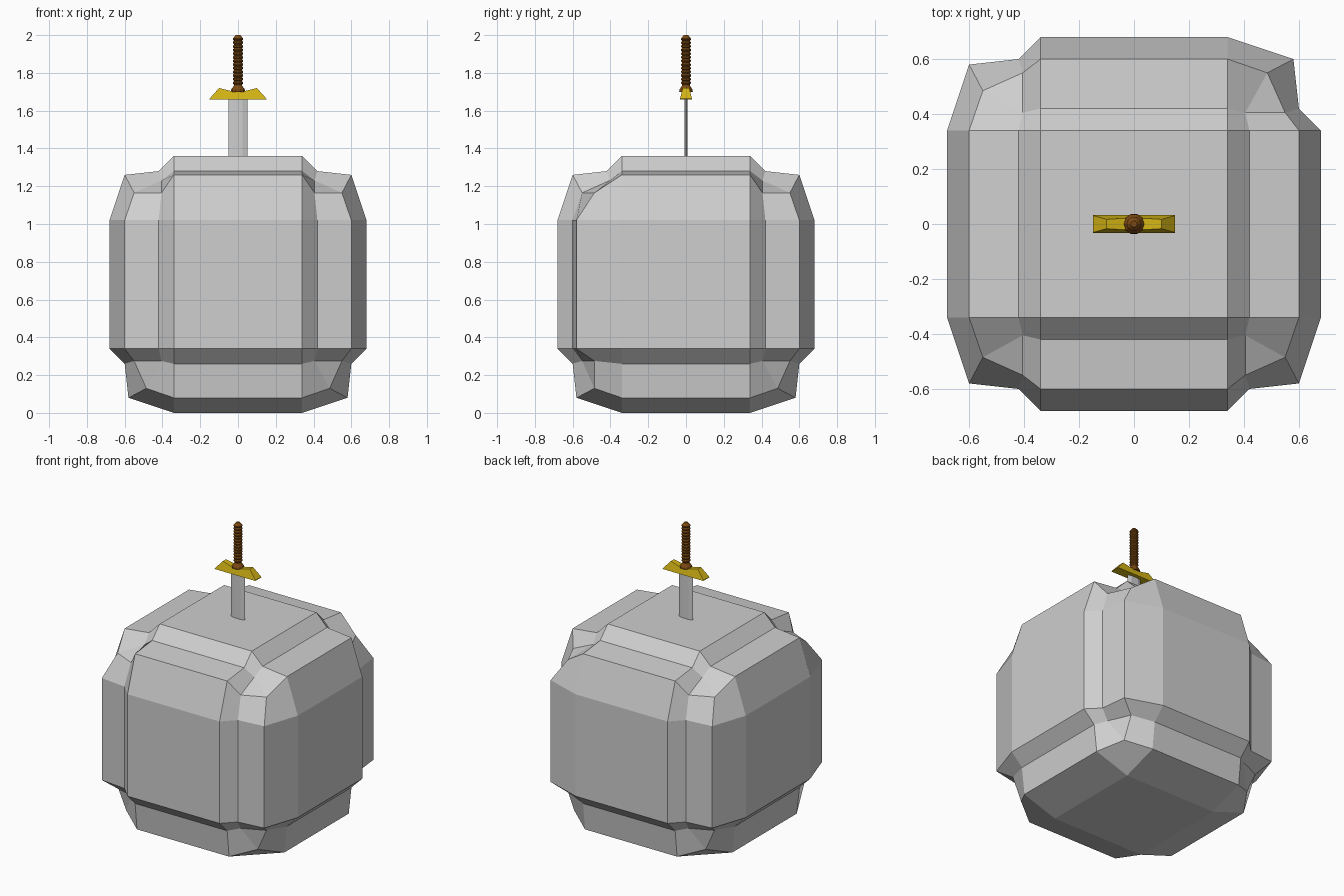
import bpy, bmesh, math
from itertools import product
from mathutils import Vector

if "Cube" in bpy.data.objects:
    bpy.data.objects.remove(bpy.data.objects["Cube"])


def material(name, rgb):
    m = bpy.data.materials.new(name)
    m.diffuse_color = (*rgb, 1)
    m.use_nodes = True
    m.node_tree.nodes["Principled BSDF"].inputs["Base Color"].default_value = m.diffuse_color
    return m


GREY = material("stone grey", (0.62, 0.62, 0.62))
GOLD = material("gold yellow", (0.66, 0.46, 0.008))
BROWN = material("grip brown", (0.21, 0.07, 0.006))


def finish(bm, name, mat):
    bmesh.ops.remove_doubles(bm, verts=bm.verts, dist=1e-5)
    bmesh.ops.recalc_face_normals(bm, faces=bm.faces)
    me = bpy.data.meshes.new(name)
    bm.to_mesh(me)
    bm.free()
    me.materials.append(mat)
    ob = bpy.data.objects.new(name, me)
    bpy.context.collection.objects.link(ob)
    return ob


# Stone: cube whose edges carry a stepped bevel
IN, OUT = 0.34, 0.68


def step_axis(a, b, s):
    """Axis whose side holds the sunken step on the edge between a and b."""
    if 2 in (a, b):
        return 2 if s[2] > 0 else min(a, b)
    return 0 if s[0] > 0 and s[1] > 0 else 1


def near(a, b, s):
    """Bevel point next to side a on the edge a-b, at the end facing corner s."""
    p = [IN] * 3
    if step_axis(a, b, s) == a:
        p[a], p[b] = 0.60, 0.42
    else:
        p[a], p[b] = 0.60, 0.58
    return Vector(p)


def side(a):
    p = Vector((IN, IN, IN))
    p[a] = OUT
    return p


def inner(a, s):
    """Corner patch point next to side a."""
    b, c = (i for i in range(3) if i != a)
    p = (near(a, b, s) + near(a, c, s)) / 2 + Vector((0.025,) * 3)
    p[a] = 0.55
    return p


bm = bmesh.new()


def add_face(points):
    bm.faces.new([bm.verts.new([p[i] * s[i] + (OUT if i == 2 else 0)
                                for i in range(3)]) for p, s in points])


# Six flat sides
for a, sg in product(range(3), (-1, 1)):
    pts = []
    for u, v in ((-1, -1), (1, -1), (1, 1), (-1, 1)):
        s = [0, 0, 0]
        s[a], s[(a + 1) % 3], s[(a + 2) % 3] = sg, u, v
        pts.append((side(a), s))
    add_face(pts)

# Twelve stepped edges
for a, b, c in ((0, 1, 2), (1, 2, 0), (0, 2, 1)):
    for sa, sb in product((-1, 1), repeat=2):
        lo, hi = [0] * 3, [0] * 3
        lo[a], lo[b], lo[c] = sa, sb, -1
        hi[a], hi[b], hi[c] = sa, sb, 1
        # the step choice depends only on the two axes of the edge
        row = [side(a), near(a, b, hi), near(b, a, hi), side(b)]
        for p, q in zip(row, row[1:]):
            add_face([(p, lo), (q, lo), (q, hi), (p, hi)])

# Eight corner patches
for s in product((-1, 1), repeat=3):
    for a in range(3):
        b, c = (a + 1) % 3, (a + 2) % 3
        add_face([(side(a), s), (near(a, b, s), s), (inner(a, s), s), (near(a, c, s), s)])
        add_face([(near(a, b, s), s), (near(b, a, s), s), (inner(b, s), s), (inner(a, s), s)])
    add_face([(inner(i, s), s) for i in range(3)])
finish(bm, "stone", GREY)


def loft(name, rings, mat):
    """Join equal-length rings of points and cap both ends."""
    b = bmesh.new()
    vs = [[b.verts.new(p) for p in r] for r in rings]
    n = len(vs[0])
    for lo, hi in zip(vs, vs[1:]):
        for i in range(n):
            b.faces.new([lo[i], lo[(i + 1) % n], hi[(i + 1) % n], hi[i]])
    b.faces.new(vs[0][::-1])
    b.faces.new(vs[-1])
    return finish(b, name, mat)


# Blade: thin hexagonal section sunk into the stone
section = [(-0.05, 0), (-0.025, -0.008), (0.025, -0.008),
           (0.05, 0), (0.025, 0.008), (-0.025, 0.008)]
loft("blade", [[(x, y, z) for x, y in section] for z in (1.25, 1.68)], GREY)

# Crossguard: stations along x (x, top height), narrower at the top
stations = [(-0.15, 1.664), (-0.10, 1.72), (-0.04, 1.705),
            (0.04, 1.705), (0.10, 1.72), (0.15, 1.664)]
loft("crossguard", [[(x, -0.032, 1.66), (x, 0.032, 1.66),
                     (x, 0.032 - (t - 1.66) * 0.25, t), (x, -0.032 + (t - 1.66) * 0.25, t)]
                    for x, t in stations], GOLD)

# Grip: collar, wound cord ridges and a rounded end
profile = [(0.038, 1.70), (0.036, 1.712), (0.022, 1.732)]
turns = 13
for i in range(turns):
    z = 1.738 + i * 0.0193
    profile += [(0.021, z), (0.027, z + 0.006), (0.027, z + 0.013)]
profile += [(0.021, 1.99), (0.012, 2.0)]
SIDES = 10
loft("grip", [[(r * math.cos(k * math.tau / SIDES), r * math.sin(k * math.tau / SIDES), z)
               for k in range(SIDES)] for r, z in profile], BROWN)
